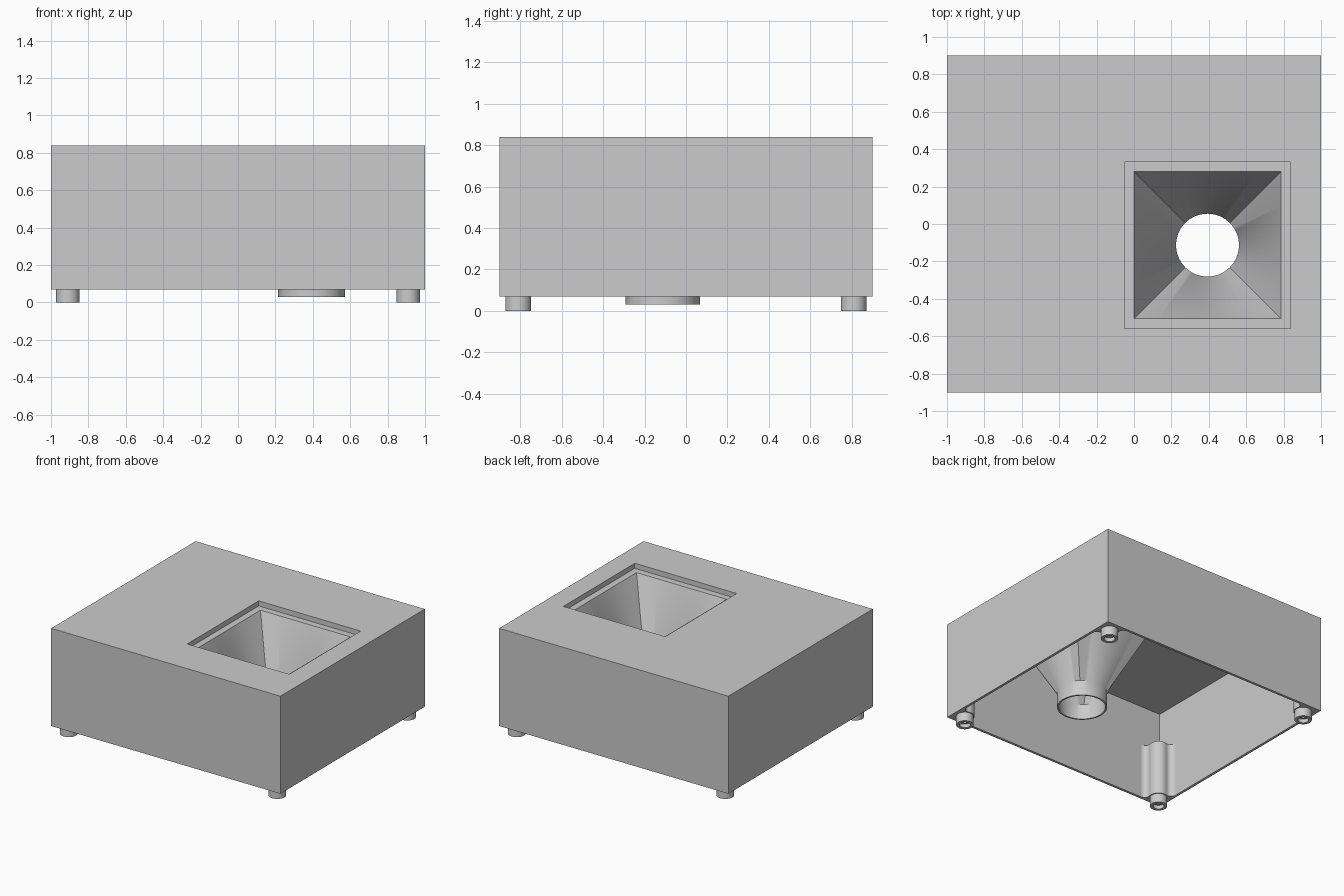
import bpy, bmesh
from math import sin, cos, pi, atan2, sqrt, radians

cube = bpy.data.objects.get("Cube")
if cube:
    bpy.data.objects.remove(cube, do_unlink=True)

grey = bpy.data.materials.new("light_grey")
grey.use_nodes = True
grey.diffuse_color = (0.6, 0.6, 0.6, 1)
grey.node_tree.nodes["Principled BSDF"].inputs["Base Color"].default_value = (0.6, 0.6, 0.6, 1)


def loft(name, loops, closed=False, caps=False, smooth=True):
    """Skin equal-length loops of points into one object."""
    bm = bmesh.new()
    rings = [[bm.verts.new(p) for p in loop] for loop in loops]
    n = len(rings[0])
    pairs = list(zip(rings, rings[1:])) + ([(rings[-1], rings[0])] if closed else [])
    for a, b in pairs:
        for i in range(n):
            j = (i + 1) % n
            bm.faces.new((a[i], a[j], b[j], b[i]))
    if caps:
        bm.faces.new(rings[0])
        bm.faces.new(rings[-1])
    bmesh.ops.recalc_face_normals(bm, faces=bm.faces)
    mesh = bpy.data.meshes.new(name)
    bm.to_mesh(mesh)
    bm.free()
    mesh.materials.append(grey)
    obj = bpy.data.objects.new(name, mesh)
    bpy.context.collection.objects.link(obj)
    if smooth:
        bpy.ops.object.select_all(action='DESELECT')
        obj.select_set(True)
        bpy.context.view_layer.objects.active = obj
        bpy.ops.object.shade_smooth_by_angle(angle=radians(30))
    return obj


def rect(x, y, hx, hy, z):
    return [(x + sx * hx, y + sy * hy, z) for sx, sy in ((-1, -1), (1, -1), (1, 1), (-1, 1))]


def circle(x, y, r, z, n=64):
    return [(x + r * cos(2 * pi * i / n), y + r * sin(2 * pi * i / n), z) for i in range(n)]


def square(x, y, h, z, n=64):
    """Square outline with points spread like those of a circle."""
    pts = []
    for i in range(n):
        c, s = cos(2 * pi * i / n), sin(2 * pi * i / n)
        k = h / max(abs(c), abs(s))
        pts.append((x + k * c, y + k * s, z))
    return pts


BASE, TOP, WALL = 0.07, 0.84, 0.02
CEILING = TOP - WALL
FX, FY, RECESS, MOUTH = 0.393, -0.113, 0.445, 0.393

# Hollow housing, open below, with a square opening in the top
loft("housing", [
    rect(0, 0, 1 - WALL, 0.9 - WALL, BASE),
    rect(0, 0, 1, 0.9, BASE),
    rect(0, 0, 1, 0.9, TOP),
    rect(FX, FY, RECESS, RECESS, TOP),
    rect(FX, FY, RECESS, RECESS, CEILING),
    rect(0, 0, 1 - WALL, 0.9 - WALL, CEILING),
], closed=True, smooth=False)

# Recessed ledge and funnel running from a square mouth to a round spout
loft("funnel", [
    square(FX, FY, RECESS, CEILING),
    square(FX, FY, RECESS, 0.80),
    square(FX, FY, MOUTH, 0.80),
    circle(FX, FY, 0.168, 0.15),
    circle(FX, FY, 0.168, 0.03),
    circle(FX, FY, 0.18, 0.03),
    circle(FX, FY, 0.18, 0.15),
    square(FX, FY, MOUTH + 0.02, 0.78),
    square(FX, FY, RECESS + 0.02, 0.78),
    square(FX, FY, RECESS + 0.02, CEILING),
], closed=True)


def post_profile(c=0.09, r=0.07, fillet=0.04, steps=8):
    """Round boss blended into both walls, measured from the outer corner."""
    fu = WALL + fillet
    fv = c + sqrt((r + fillet) ** 2 - (c - fu) ** 2)
    end = atan2(c - fv, c - fu)
    side = []
    for i in range(steps + 1):
        a = -pi + (end + pi) * i / steps
        side.append((fu + fillet * cos(a), fv + fillet * sin(a)))
    start = end + pi
    stop = pi / 2 - start
    arc = [(c + r * cos(start + (stop - start) * i / 16),
            c + r * sin(start + (stop - start) * i / 16)) for i in range(1, 16)]
    other = [(v, u) for u, v in reversed(side)]
    half = WALL / 2
    return [(half, half), (half, fv)] + side + arc + other + [(fv, half)]


# Corner posts and hollow round feet
foot_profile = [(0.0625, 0.08), (0.0625, 0), (0.04, 0), (0.04, 0.03),
                (0.022, 0.03), (0.022, 0.065), (0.001, 0.065)]
for sx, side in ((-1, "right"), (1, "left")):
    for sy, end in ((-1, "front"), (1, "back")):
        loft(f"{end}_{side}_post",
             [[(sx * (1 - u), sy * (0.9 - v), z) for u, v in post_profile()] for z in (BASE, 0.5)],
             caps=True)
        loft(f"{end}_{side}_foot",
             [circle(sx * 0.91, sy * 0.81, r, z, 32) for r, z in foot_profile], caps=True)
